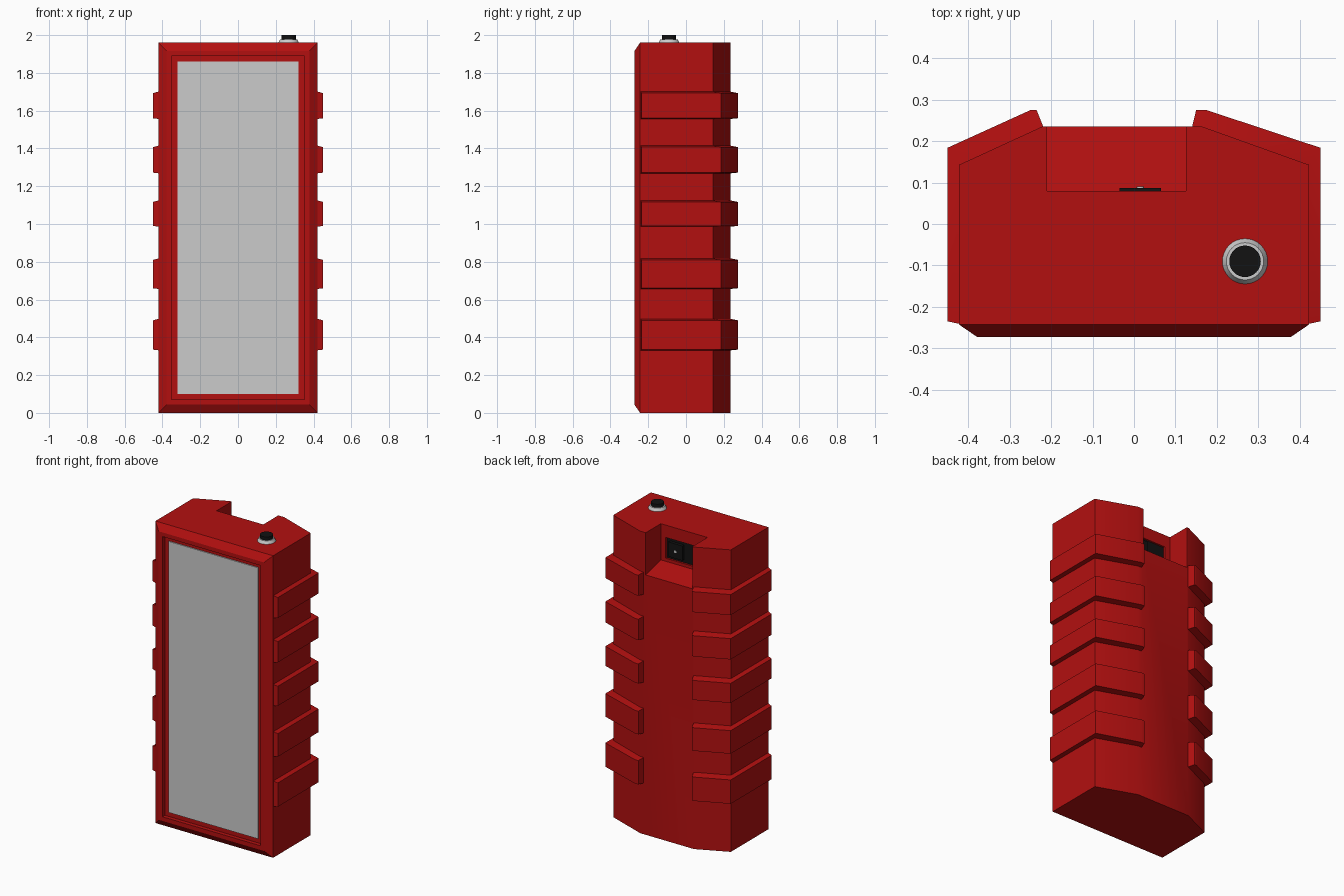
import bpy, bmesh, math
from mathutils import Vector

if "Cube" in bpy.data.objects:
    bpy.data.objects.remove(bpy.data.objects["Cube"])


def material(name, rgb):
    m = bpy.data.materials.new(name)
    m.diffuse_color = (*rgb, 1)
    m.use_nodes = True
    m.node_tree.nodes["Principled BSDF"].inputs["Base Color"].default_value = m.diffuse_color
    return m


RED = material("red_plastic", (0.45, 0.005, 0.005))
BLACK = material("black_plastic", (0.006, 0.006, 0.006))


def finish(bm, name, mat=None):
    bmesh.ops.recalc_face_normals(bm, faces=bm.faces)
    me = bpy.data.meshes.new(name)
    bm.to_mesh(me)
    bm.free()
    ob = bpy.data.objects.new(name, me)
    bpy.context.collection.objects.link(ob)
    if mat:
        me.materials.append(mat)
    return ob


def smooth(ob, angle=30):
    bpy.ops.object.select_all(action='DESELECT')
    ob.select_set(True)
    bpy.context.view_layer.objects.active = ob
    bpy.ops.object.shade_smooth_by_angle(angle=math.radians(angle))


def prism(bm, points, offset):
    """Extrude a flat outline along a vector."""
    face = bm.faces.new([bm.verts.new(p) for p in points])
    new = bmesh.ops.extrude_face_region(bm, geom=[face])["geom"]
    bmesh.ops.translate(bm, vec=offset, verts=[v for v in new if isinstance(v, bmesh.types.BMVert)])


def box(name, x, y, z, mat=None):
    bm = bmesh.new()
    prism(bm, [(x[0], y[0], z[0]), (x[1], y[0], z[0]), (x[1], y[1], z[0]), (x[0], y[1], z[0])],
          (0, 0, z[1] - z[0]))
    return finish(bm, name, mat)


def lathe(name, r1, r2, depth, center, mat=None, rot=0, sides=32):
    bpy.ops.mesh.primitive_cone_add(vertices=sides, radius1=r1, radius2=r2, depth=depth,
                                    location=center, rotation=(rot, 0, 0))
    ob = bpy.context.object
    ob.name = name
    if mat:
        ob.data.materials.append(mat)
    smooth(ob)
    return ob


def cut(ob, cutter):
    mod = ob.modifiers.new("cut", 'BOOLEAN')
    mod.operation = 'DIFFERENCE'
    mod.solver = 'EXACT'
    mod.object = cutter
    bpy.context.view_layer.objects.active = ob
    bpy.ops.object.modifier_apply(modifier=mod.name)
    bpy.data.objects.remove(cutter)


# Housing: extruded outline, front face bevelled and recessed for the panel
W, TOP = 0.422, 1.96
outline = [(-W, -0.243), (W, -0.243), (W, 0.143), (0.165, 0.235), (-0.222, 0.235), (-W, 0.143)]
bm = bmesh.new()
prism(bm, [(x, y, 0) for x, y in outline], (0, 0, TOP))
bmesh.ops.recalc_face_normals(bm, faces=bm.faces)
front = min(bm.faces, key=lambda f: f.calc_center_median().y)
for thickness, depth in ((0.062, 0.03), (0.038, 0), (0.0005, -0.025)):
    bmesh.ops.inset_individual(bm, faces=[front], thickness=thickness, depth=depth)
housing = finish(bm, "housing", RED)

# Notch at the top of the back, with a gently sloped floor, and a socket recess
bm = bmesh.new()
prism(bm, [(-0.21, 0.08, 1.725), (-0.21, 0.3, 1.67), (-0.21, 0.3, 2.1), (-0.21, 0.08, 2.1)],
      (0.335, 0, 0))
cut(housing, finish(bm, "notch_cutter", RED))
cut(housing, box("recess_cutter", (-0.17, 0.09), (0.06, 0.1), (1.745, 1.88), RED))
smooth(housing)

# Front panel
box("front_panel", (-0.3215, 0.3215), (-0.255, -0.2465), (0.1005, 1.8595))

# Grip ribs wrapping each side onto the back
right = ([(0.412, -0.243), (0.412, 0.135), (0.16, 0.225), (0.138, 0.225)],
         [(0.45, -0.235), (0.45, 0.184), (0.175, 0.275), (0.15, 0.275)])
left = ([(-0.412, -0.243), (-0.412, 0.135), (-0.228, 0.225), (-0.215, 0.225)],
        [(-0.45, -0.235), (-0.45, 0.184), (-0.25, 0.275), (-0.235, 0.275)])


def rib(name, inner, outer, z0, z1):
    bm = bmesh.new()
    t = 0.01
    rows = [[bm.verts.new((x, y, z)) for x, y in path]
            for path, z in ((inner, z0), (outer, z0 + t * 0.5), (outer, z1 - t), (inner, z1))]
    for a, b in zip(rows, rows[1:] + rows[:1]):
        for i in range(len(inner) - 1):
            bm.faces.new((a[i], a[i + 1], b[i + 1], b[i]))
    for end in (0, -1):
        bm.faces.new([r[end] for r in rows])
    smooth(finish(bm, name, RED))


for n, (z0, z1) in enumerate([(0.33, 0.50), (0.655, 0.82), (0.985, 1.127), (1.267, 1.417), (1.555, 1.703)]):
    rib(f"right_grip_rib_{n + 1}", *right, z0, z1)
    rib(f"left_grip_rib_{n + 1}", *left, z0, z1)

# Socket plate, connector block and pin inside the notch
box("socket_plate", (-0.17, 0.09), (0.058, 0.068), (1.745, 1.88), BLACK)
box("socket_block", (-0.035, 0.065), (0.066, 0.087), (1.765, 1.86), BLACK)
lathe("socket_pin", 0.009, 0.009, 0.02, (0.015, 0.08, 1.81), rot=math.pi / 2, sides=12)

# Button on top
lathe("button_base", 0.058, 0.045, 0.024, (0.268, -0.09, 1.966))
lathe("button", 0.038, 0.038, 0.04, (0.268, -0.09, 1.98), BLACK)
